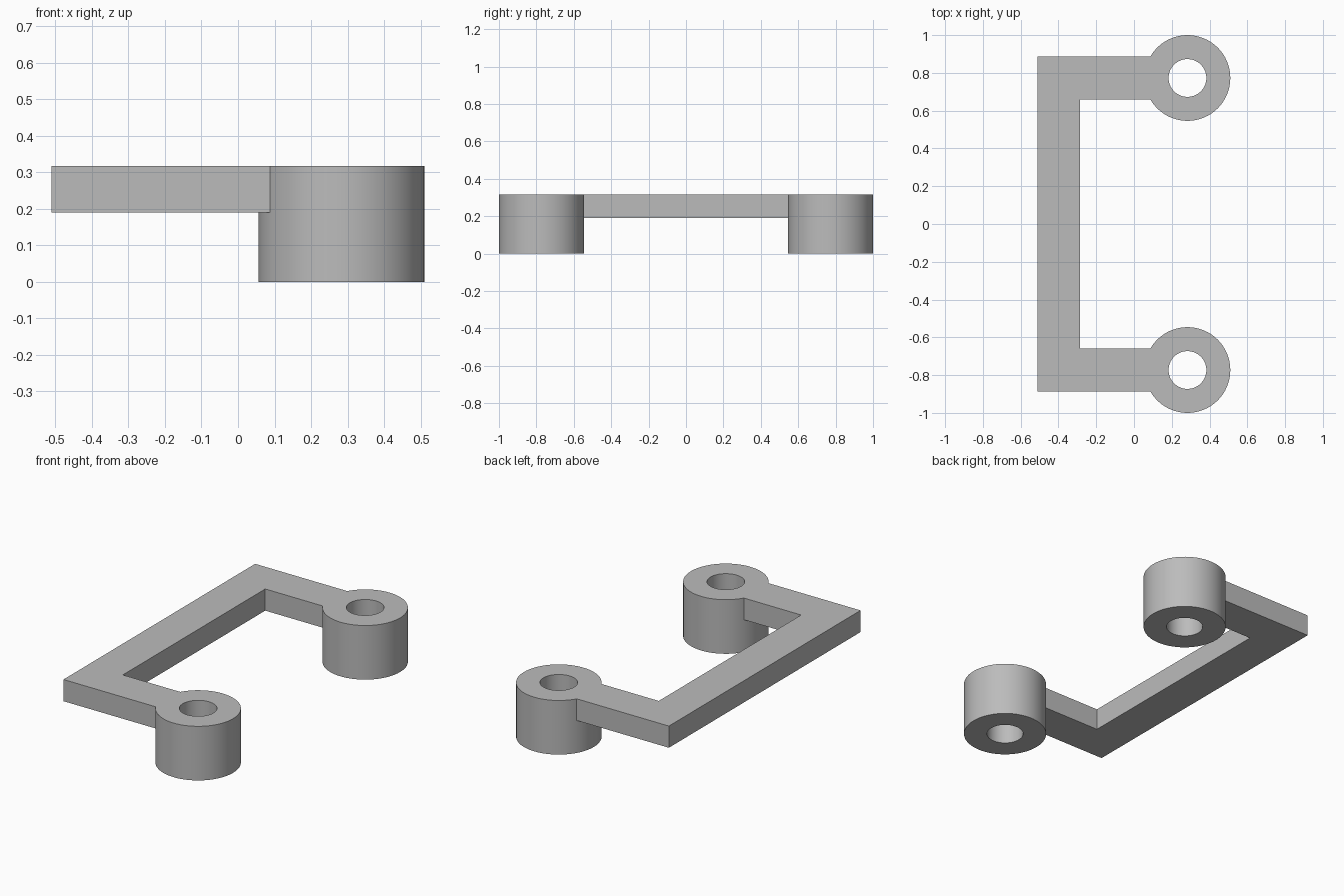
import bpy, bmesh, math

cube = bpy.data.objects.get("Cube")
if cube:
    bpy.data.objects.remove(cube, do_unlink=True)

TOP = 0.317            # shared upper surface
BAR_BOTTOM = 0.19
BOSS_X, BOSS_Y = 0.283, 0.773
OUTER, BORE = 0.227, 0.10
HALF_BAR = 0.114
SEGMENTS = 64

grey = bpy.data.materials.new("plain grey")
grey.use_nodes = True
grey.diffuse_color = (0.5, 0.5, 0.5, 1)
grey.node_tree.nodes["Principled BSDF"].inputs["Base Color"].default_value = (0.5, 0.5, 0.5, 1)


def finish(name, bm):
    bmesh.ops.recalc_face_normals(bm, faces=bm.faces)
    mesh = bpy.data.meshes.new(name)
    bm.to_mesh(mesh)
    bm.free()
    mesh.materials.append(grey)
    obj = bpy.data.objects.new(name, mesh)
    bpy.context.collection.objects.link(obj)
    return obj


def make_boss(name, y):
    """Tube made by joining four circles: outer and bore, low and high."""
    bm = bmesh.new()
    rings = []
    for radius, z in ((OUTER, 0), (OUTER, TOP), (BORE, TOP), (BORE, 0)):
        rings.append([bm.verts.new((BOSS_X + radius * math.cos(a), y + radius * math.sin(a), z))
                      for a in (math.tau * i / SEGMENTS for i in range(SEGMENTS))])
    for k in range(4):
        low, high = rings[k], rings[(k + 1) % 4]
        for i in range(SEGMENTS):
            j = (i + 1) % SEGMENTS
            bm.faces.new((low[i], low[j], high[j], high[i]))
    return finish(name, bm)


def make_frame():
    """C-shaped bar, extruded from its plan outline."""
    left, inner, end = -0.51, -0.285, 0.125
    out_y, in_y = BOSS_Y + HALF_BAR, BOSS_Y - HALF_BAR
    half = [(inner, in_y), (end, in_y), (end, out_y), (left, out_y)]
    outline = half + [(x, -y) for x, y in reversed(half)]
    bm = bmesh.new()
    face = bm.faces.new([bm.verts.new((x, y, BAR_BOTTOM)) for x, y in outline])
    top = bmesh.ops.extrude_face_region(bm, geom=[face])["geom"]
    bmesh.ops.translate(bm, vec=(0, 0, TOP - BAR_BOTTOM),
                        verts=[v for v in top if isinstance(v, bmesh.types.BMVert)])
    return finish("bracket", bm)


# Weld the two bosses onto the bar
bracket = make_frame()
bosses = [make_boss("front_boss", -BOSS_Y), make_boss("back_boss", BOSS_Y)]
bpy.ops.object.select_all(action='DESELECT')
bpy.context.view_layer.objects.active = bracket
bracket.select_set(True)
for boss in bosses:
    union = bracket.modifiers.new("weld", 'BOOLEAN')
    union.operation = 'UNION'
    union.solver = 'EXACT'
    union.object = boss
    bpy.ops.object.modifier_apply(modifier=union.name)
    bpy.data.objects.remove(boss, do_unlink=True)

bpy.ops.object.shade_smooth_by_angle(angle=math.radians(30))
